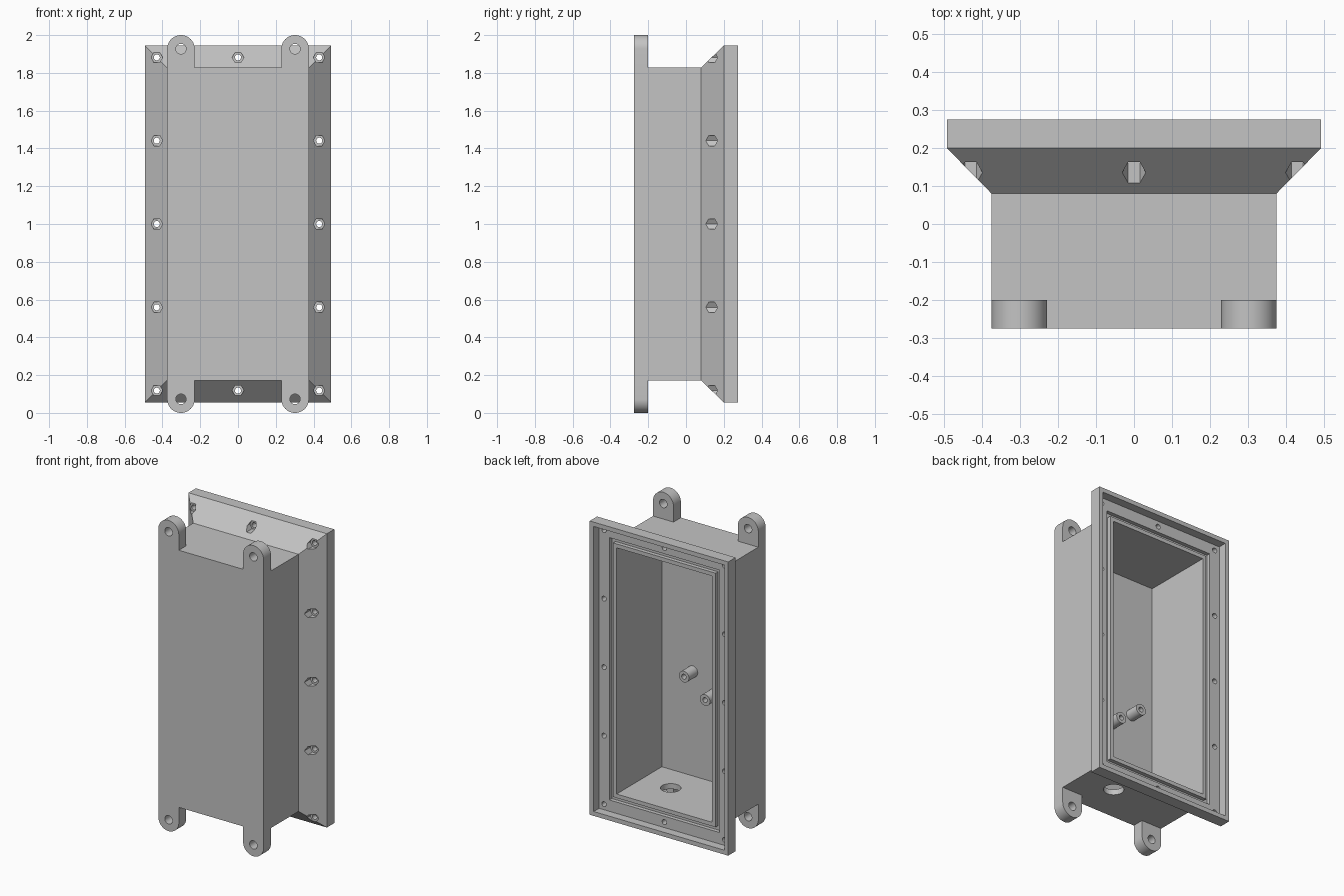
import bpy, bmesh, math
from mathutils import Matrix

if "Cube" in bpy.data.objects:
    bpy.data.objects.remove(bpy.data.objects["Cube"])

grey = bpy.data.materials.new("plain_grey")
grey.use_nodes = True
COLOR = (0.55, 0.55, 0.55, 1)
grey.diffuse_color = COLOR
grey.node_tree.nodes["Principled BSDF"].inputs["Base Color"].default_value = COLOR

MID = 1.0                    # height of the centre
HALF_X, HALF_Z = 0.375, 0.8275   # half size of the box walls
FRONT = -0.275


def make_object(name, bm):
    bmesh.ops.recalc_face_normals(bm, faces=bm.faces)
    mesh = bpy.data.meshes.new(name)
    bm.to_mesh(mesh)
    bm.free()
    mesh.materials.append(grey)
    obj = bpy.data.objects.new(name, mesh)
    bpy.context.collection.objects.link(obj)
    return obj


def prism(bm, outline, y0, y1):
    """Extrude an (x, z) outline along y."""
    a, b = [[bm.verts.new((x, y, z)) for x, z in outline] for y in (y0, y1)]
    bm.faces.new(a)
    bm.faces.new(b)
    n = len(outline)
    for i in range(n):
        j = (i + 1) % n
        bm.faces.new((a[i], a[j], b[j], b[i]))


def circle(x, z, r, n=32):
    steps = [2 * math.pi * i / n for i in range(n)]
    return [(x + r * math.cos(t), z + r * math.sin(t)) for t in steps]


def prisms(name, outlines, y0, y1):
    bm = bmesh.new()
    for outline in outlines:
        prism(bm, outline, y0, y1)
    return make_object(name, bm)


def cut(obj, cutter):
    """Subtract the cutter, bake the result and delete the cutter."""
    cutter.hide_render = True
    mod = obj.modifiers.new("cut", "BOOLEAN")
    mod.operation, mod.solver, mod.object = "DIFFERENCE", "EXACT", cutter
    graph = bpy.context.evaluated_depsgraph_get()
    mesh = bpy.data.meshes.new_from_object(obj.evaluated_get(graph))
    obj.modifiers.clear()
    obj.data = mesh
    bpy.data.objects.remove(cutter)


# Housing: rectangular rings, each (offset from the box walls, y)
rings = [
    (0, FRONT), (0, 0.08), (0.118, 0.2), (0.118, 0.275),    # walls, flare, rim
    (0.09, 0.275), (0.09, 0.22),                            # lip and ledge
    (0.017, 0.22), (0.017, 0.195), (-0.01, 0.195), (-0.01, 0.22),  # seal groove
    (-0.035, 0.22), (-0.035, -0.24),                        # cavity
]
bm = bmesh.new()
loops = []
for e, y in rings:
    corners = [(-1, -1), (1, -1), (1, 1), (-1, 1)]
    loops.append([bm.verts.new((sx * (HALF_X + e), y, MID + sz * (HALF_Z + e)))
                  for sx, sz in corners])
for a, b in zip(loops, loops[1:]):
    for i in range(4):
        j = (i + 1) % 4
        bm.faces.new((a[i], a[j], b[j], b[i]))
bm.faces.new(loops[0])
bm.faces.new(loops[-1])
housing = make_object("housing", bm)

# Screw holes with hexagonal nut pockets around the rim
spots = [(sx * 0.43, MID + k * 0.441) for sx in (-1, 1) for k in range(-2, 3)]
spots += [(0, MID + sz * 0.882) for sz in (-1, 1)]
cut(housing, prisms("nut_pockets", [circle(x, z, 0.031, 6) for x, z in spots], 0.03, 0.165))
cut(housing, prisms("screw_holes", [circle(x, z, 0.016, 24) for x, z in spots], 0.1, 0.3))

# Cable port through the bottom wall
bm = bmesh.new()
bmesh.ops.create_cone(bm, cap_ends=True, segments=40, radius1=0.06, radius2=0.06,
                      depth=0.12, matrix=Matrix.Translation((0.13, -0.03, 0.19)))
cut(housing, make_object("cable_port", bm))

# Mounting ears on the four corners, flush with the front
R, EAR_X, EAR_Z = 0.073, 0.302, 0.927
parts = [housing]
for sx, side in ((1, "left"), (-1, "right")):
    for sz, level in ((1, "top"), (-1, "bottom")):
        x, z = sx * EAR_X, MID + sz * EAR_Z
        base = MID + sz * HALF_Z
        arc = [math.pi * i / 24 for i in range(25)]
        outline = [(x + R * math.cos(t), z + sz * R * math.sin(t)) for t in arc]
        outline += [(x - R, base), (x + R, base)]
        ear = prisms(f"mounting_ear_{level}_{side}", [outline], FRONT, -0.2)
        cut(ear, prisms("ear_hole", [circle(x, z, 0.027)], -0.3, -0.1))
        parts.append(ear)

# Bored standoffs inside the cavity
posts = [(0.12, 0.88), (-0.03, 0.77), (-0.18, 0.88)]
standoffs = prisms("standoffs", [circle(x, z, 0.036) for x, z in posts], -0.245, -0.15)
cut(standoffs, prisms("standoff_bores", [circle(x, z, 0.016, 24) for x, z in posts], -0.22, -0.1))
parts.append(standoffs)

# Smooth only the round surfaces
bpy.ops.object.select_all(action="DESELECT")
for obj in parts:
    obj.select_set(True)
bpy.context.view_layer.objects.active = housing
bpy.ops.object.shade_smooth_by_angle(angle=math.radians(30))
